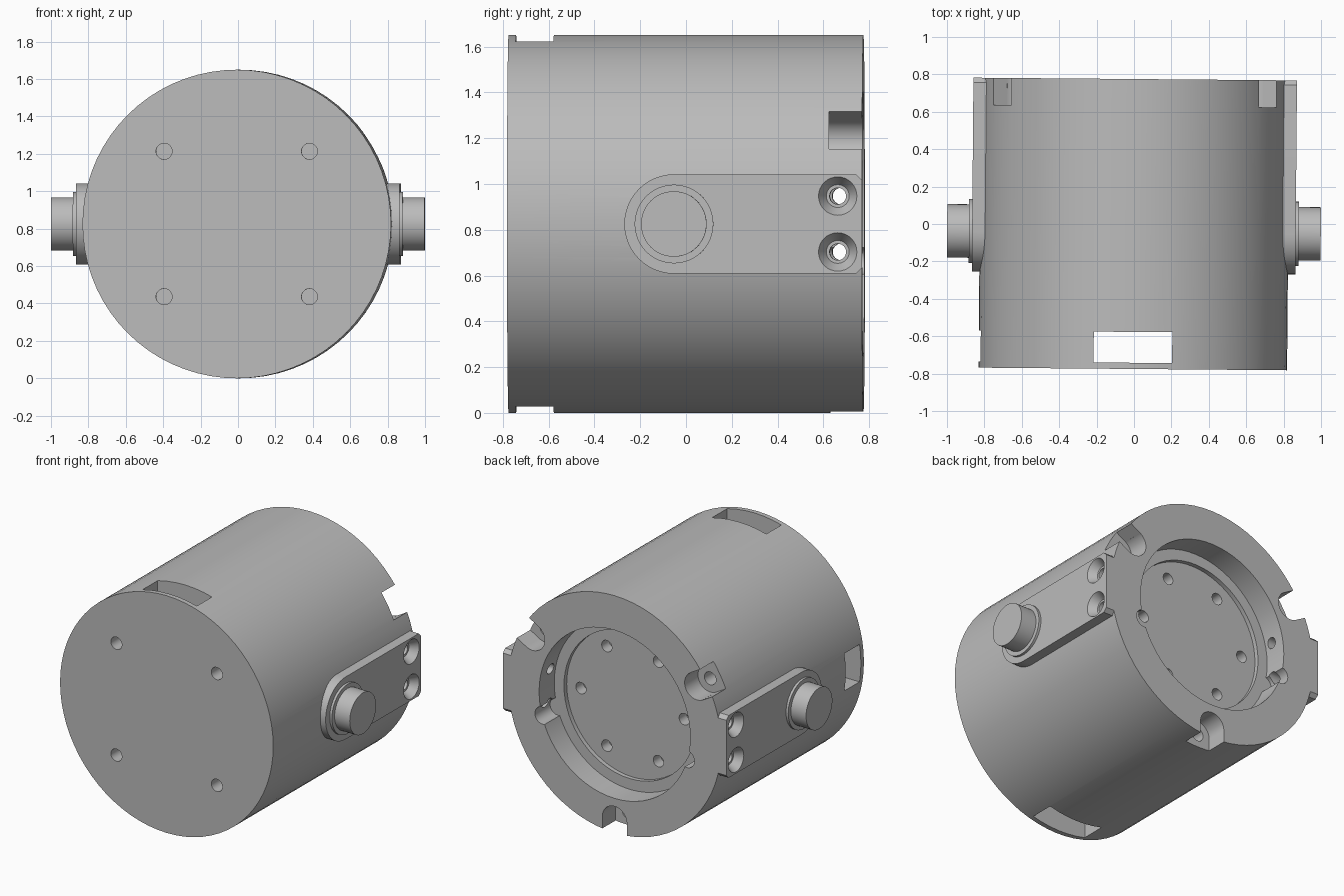
import bpy, bmesh, math
from mathutils import Matrix, Vector

if "Cube" in bpy.data.objects:
    bpy.data.objects.remove(bpy.data.objects["Cube"])

R = 0.825           # drum radius, also the height of its axis
BACK = 0.775        # half length of the drum
PLACE = Matrix.Translation((0, 0, R)) @ Matrix.Rotation(-0.0085, 4, "Z")

grey = bpy.data.materials.new("plain grey")
grey.use_nodes = True
grey.diffuse_color = (0.5, 0.5, 0.5, 1)
grey.node_tree.nodes["Principled BSDF"].inputs["Base Color"].default_value = (0.5, 0.5, 0.5, 1)


def make(name, bm):
    bmesh.ops.recalc_face_normals(bm, faces=bm.faces)
    mesh = bpy.data.meshes.new(name)
    bm.to_mesh(mesh)
    bm.free()
    mesh.materials.append(grey)
    ob = bpy.data.objects.new(name, mesh)
    bpy.context.collection.objects.link(ob)
    return ob


def rod(name, start, end, r1, r2=None, sides=32):
    """Cylinder or cone from start to end."""
    a, b = Vector(start), Vector(end)
    turn = (b - a).to_track_quat("Z", "Y").to_matrix().to_4x4()
    bm = bmesh.new()
    bmesh.ops.create_cone(bm, cap_ends=True, segments=sides, radius1=r1,
                          radius2=r1 if r2 is None else r2, depth=(b - a).length,
                          matrix=Matrix.Translation((a + b) / 2) @ turn)
    return make(name, bm)


def block(name, low, high, turn=0):
    """Box between two corners, turned about the drum axis."""
    low, high = Vector(low), Vector(high)
    bm = bmesh.new()
    bmesh.ops.create_cube(bm, size=1, matrix=Matrix.Rotation(-turn, 4, "Y")
                          @ Matrix.Translation((low + high) / 2)
                          @ Matrix.Diagonal((*(high - low), 1)))
    return make(name, bm)


def around(radius, degrees, y):
    t = math.radians(degrees)
    return Vector((radius * math.cos(t), y, radius * math.sin(t)))


def cut(ob, cutters):
    """Subtract every cutter and bake the result."""
    for c in cutters:
        c.hide_render = True
        mod = ob.modifiers.new("cut", "BOOLEAN")
        mod.operation = "DIFFERENCE"
        mod.solver = "EXACT"
        mod.object = c
    bpy.context.view_layer.update()
    graph = bpy.context.evaluated_depsgraph_get()
    baked = bpy.data.meshes.new_from_object(ob.evaluated_get(graph))
    ob.modifiers.clear()
    ob.data = baked


# Drum
drum = rod("drum", (0, -BACK, 0), (0, BACK, 0), R, sides=72)
parts = [drum]

# Stepped round recess in the back
cutters = [rod("recess", (0, 0.61, 0), (0, 1, 0), 0.585, sides=64),
           rod("recess_floor", (0, 0.58, 0), (0, 1, 0), 0.51, sides=64)]

# Bolt holes in the recess floor and in the front
for i in range(6):
    p = around(0.4, 60 * i, 0.5)
    cutters.append(rod("floor_hole", p, p + Vector((0, 0.3, 0)), 0.04, sides=20))
for i in range(4):
    p = around(0.55, 45 + 90 * i, -1)
    cutters.append(rod("front_hole", p, p + Vector((0, 0.4, 0)), 0.043, sides=20))

# Small lobes at the edge of the recess
for deg in (-16, 196):
    p = around(0.58, deg, 0.61)
    cutters.append(rod("lobe", p, p + Vector((0, 0.4, 0)), 0.06, sides=24))

# Three rounded notches in the back rim, each with a bolt hole
for deg in (30, 150, 270):
    p = around(0.735, deg, 0.63)
    cutters.append(rod("notch_root", p, p + Vector((0, 0.4, 0)), 0.095))
    cutters.append(block("notch_mouth", (0.735, 0.63, -0.095), (1, 1, 0.095),
                         math.radians(deg)))
    cutters.append(rod("notch_hole", p - Vector((0, 0.12, 0)),
                       p + Vector((0, 0.1, 0)), 0.045, sides=20))

# Slots near the front: through top and bottom, and one in the side
cutters.append(block("through_slot", (-0.21, -0.742, -1), (0.21, -0.577, 1)))
cutters.append(block("side_slot", (-1, -0.742, -0.13), (-0.1, -0.577, 0.13)))

# Countersunk cross holes shared by the drum and the mounting plates
cross = []
for z in (-0.122, 0.122):
    cross.append(rod("cross_hole", (-1.1, 0.67, z), (1.1, 0.67, z), 0.036, sides=24))
    for s in (-1, 1):
        cross.append(rod("countersink", (s * 0.81, 0.67, z), (s * 0.875, 0.67, z),
                         0.05, 0.09))

# Mounting plates with stepped trunnion pins
HALF, PIN_Y = 0.217, -0.045
for side, s in (("left", 1), ("right", -1)):
    outline = [(PIN_Y + HALF * math.cos(t), HALF * math.sin(t))
               for t in (math.pi * (0.5 + i / 24) for i in range(25))]
    outline += [(0.75, -HALF), (BACK, -HALF + 0.025), (BACK, HALF - 0.025), (0.75, HALF)]
    bm = bmesh.new()
    face = bm.faces.new([bm.verts.new((s * 0.7, y, z)) for y, z in outline])
    out = bmesh.ops.extrude_face_region(bm, geom=[face])
    bmesh.ops.translate(bm, vec=(s * 0.165, 0, 0),
                        verts=[v for v in out["geom"] if isinstance(v, bmesh.types.BMVert)])
    plate = make(side + "_mounting_plate", bm)
    cut(plate, cross)
    collar = rod(side + "_pin_collar", (s * 0.84, PIN_Y, 0), (s * 0.882, PIN_Y, 0),
                 0.172, sides=48)
    pin = rod(side + "_trunnion_pin", (s * 0.85, PIN_Y, 0), (s * 0.999, PIN_Y, 0),
              0.143, sides=48)
    parts += [plate, collar, pin]

cut(drum, cutters + cross)
for c in cutters + cross:
    bpy.data.objects.remove(c)

# Place the parts and smooth the round faces
bpy.ops.object.select_all(action="DESELECT")
for ob in parts:
    ob.data.transform(PLACE)
    ob.select_set(True)
bpy.context.view_layer.objects.active = drum
bpy.ops.object.shade_smooth_by_angle(angle=math.radians(30))
